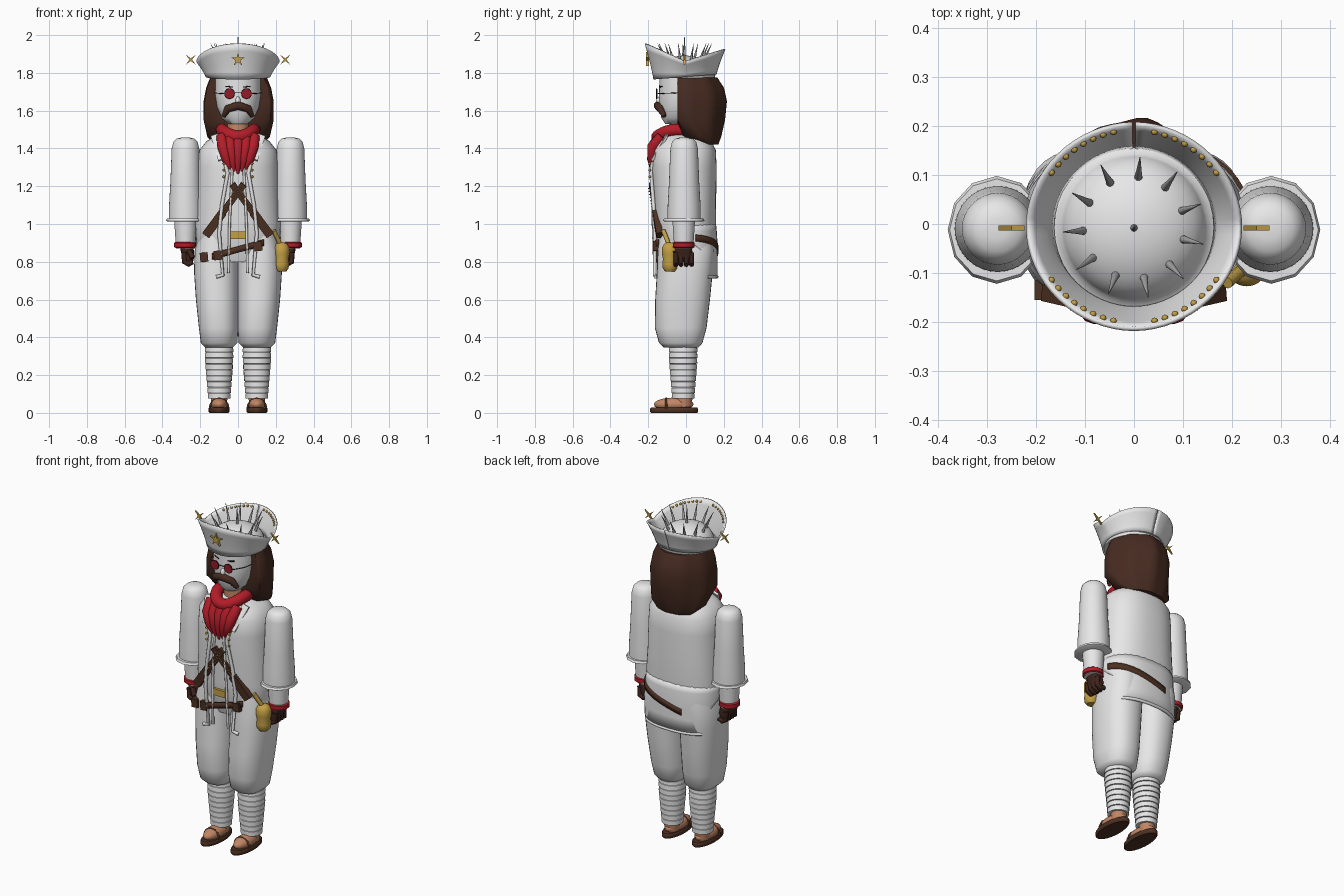
import bpy, bmesh
from math import sin, cos, pi, radians, copysign
from mathutils import Vector, Matrix

if "Cube" in bpy.data.objects:
    bpy.data.objects.remove(bpy.data.objects["Cube"])


def material(name, r, g, b):
    m = bpy.data.materials.new(name)
    m.use_nodes = True
    m.diffuse_color = (r, g, b, 1)
    m.node_tree.nodes["Principled BSDF"].inputs["Base Color"].default_value = (r, g, b, 1)
    return m


white = material("white cloth", .8, .8, .8)
hair_brown = material("hair brown", .062, .024, .015)
leather = material("leather brown", .075, .03, .016)
glove = material("dark glove", .05, .018, .012)
red = material("red cloth", .45, .012, .022)
lens_red = material("lens red", .3, .01, .02)
gold = material("gold", .55, .35, .06)
skin = material("tan skin", .54, .24, .13)
grey = material("spike grey", .36, .36, .36)
black = material("black", .01, .01, .01)


def finish(obj, mat, angle=50):
    obj.data.materials.append(mat)
    bpy.ops.object.select_all(action='DESELECT')
    obj.select_set(True)
    bpy.context.view_layer.objects.active = obj
    if obj.type == 'CURVE':
        bpy.ops.object.convert(target='MESH')
        obj = bpy.context.view_layer.objects.active
    bpy.ops.object.shade_smooth_by_angle(angle=radians(angle))
    return obj


def mesh_object(name, bm, mat, angle=50):
    bmesh.ops.recalc_face_normals(bm, faces=bm.faces)
    data = bpy.data.meshes.new(name)
    bm.to_mesh(data)
    bm.free()
    obj = bpy.data.objects.new(name, data)
    bpy.context.collection.objects.link(obj)
    return finish(obj, mat, angle)


def grid(name, rows, mat, closed=False, thick=0):
    """Skin rows of points; closed rows are capped at both ends."""
    bm = bmesh.new()
    vs = [[bm.verts.new(p) for p in row] for row in rows]
    n = len(rows[0])
    for low, high in zip(vs, vs[1:]):
        for i in range(n if closed else n - 1):
            j = (i + 1) % n
            bm.faces.new((low[i], low[j], high[j], high[i]))
    if closed:
        bm.faces.new(vs[0])
        bm.faces.new(vs[-1])
    obj = mesh_object(name, bm, mat)
    if thick:
        mod = obj.modifiers.new("thickness", 'SOLIDIFY')
        mod.thickness = thick
        mod.offset = 0
    return obj


def oval(a, cx, cy, rx, ry, p=2):
    c, s = cos(a), sin(a)
    return (cx + rx * copysign(abs(c) ** (2 / p), c), cy + ry * copysign(abs(s) ** (2 / p), s))


def loft(name, sections, mat, side=1, p=2, n=32, ymin=-9, wave=0):
    """Sections are (z, cx, cy, rx, ry)."""
    rows = []
    for z, cx, cy, rx, ry in sections:
        row = []
        for i in range(n):
            a = 2 * pi * i / n
            k = 1 + wave * cos(9 * a)
            x, y = oval(a, cx * side, cy, rx * k, ry * k, p)
            row.append((x, max(y, ymin), z))
        rows.append(row)
    return grid(name, rows, mat, True)


def round_loft(name, profile, cx, cy, mat, side=1, n=32):
    return loft(name, [(z, cx, cy, r, r) for z, r in profile], mat, side, n=n)


def tube(name, points, r, mat, radii=None, closed=False):
    cu = bpy.data.curves.new(name, 'CURVE')
    cu.dimensions = '3D'
    cu.bevel_depth = r
    cu.bevel_resolution = 3
    cu.use_fill_caps = True
    sp = cu.splines.new('POLY')
    sp.points.add(len(points) - 1)
    for i, p in enumerate(points):
        sp.points[i].co = (*p, 1)
        sp.points[i].radius = radii[i] if radii else 1
    sp.use_cyclic_u = closed
    obj = bpy.data.objects.new(name, cu)
    bpy.context.collection.objects.link(obj)
    return finish(obj, mat)


def ball(name, loc, size, mat, seg=20):
    bm = bmesh.new()
    bmesh.ops.create_uvsphere(bm, u_segments=seg, v_segments=seg // 2, radius=1,
                              matrix=Matrix.Translation(loc) @ Matrix.Diagonal((*size, 1)))
    return mesh_object(name, bm, mat)


def strap(name, a, b, width, depth, mat):
    """Flat bar from a to b whose broad side faces the front."""
    a, b = Vector(a), Vector(b)
    d = (b - a).normalized()
    w = d.cross(Vector((0, 1, 0))).normalized()
    rot = Matrix((d, w, d.cross(w))).transposed().to_4x4()
    bm = bmesh.new()
    bmesh.ops.create_cube(bm, size=1, matrix=Matrix.Translation((a + b) / 2) @ rot
                          @ Matrix.Diagonal(((b - a).length, width, depth, 1)))
    return mesh_object(name, bm, mat, 30)


def star(name, loc, tips, r_out, r_in, thick, mat, turn=pi / 2):
    rows = []
    for dy in (-thick / 2, thick / 2):
        rows.append([(loc[0] + r * cos(a), loc[1] + dy, loc[2] + r * sin(a))
                     for i in range(2 * tips)
                     for a, r in [(turn + pi * i / tips, r_in if i % 2 else r_out)]])
    return grid(name, rows, mat, True)


# Head, hair and face
loft("head", [(1.53, 0, -.05, .05, .06), (1.56, 0, -.04, .085, .09), (1.62, 0, -.03, .112, .112),
              (1.69, 0, -.025, .123, .118), (1.79, 0, -.02, .12, .12)], white)
round_loft("neck", [(1.42, .06), (1.58, .055)], 0, -.03, skin)
loft("hair", [(1.42, 0, .1, .12, .07), (1.46, 0, .07, .165, .115), (1.55, 0, .01, .185, .195),
              (1.65, 0, .005, .185, .21), (1.72, 0, .005, .172, .195), (1.775, 0, .005, .15, .16)],
     hair_brown, n=54, p=1.85, ymin=-.045, wave=.02)
ball("nose", (0, -.14, 1.65), (.014, .018, .025), white)
tube("moustache", [(-.077, -.115, 1.57), (-.055, -.135, 1.61), (0, -.148, 1.627),
                   (.055, -.135, 1.61), (.077, -.115, 1.57)], .023, hair_brown, [.5, .9, 1, .9, .5])
tube("glasses_bridge", [(-.025, -.155, 1.695), (.025, -.155, 1.695)], .002, black)
for s in (-1, 1):
    star("lens", (.045 * s, -.155, 1.69), 10, .025, .025, .008, lens_red)
    ring = [(.045 * s + .026 * cos(i * pi / 10), -.156, 1.69 + .026 * sin(i * pi / 10)) for i in range(20)]
    tube("lens_rim", ring, .002, black, closed=True)
    tube("temple", [(.07 * s, -.155, 1.69), (.11 * s, -.1, 1.692), (.127 * s, -.03, 1.695)], .002, black)
    tube("brow", [(.03 * s, -.14, 1.725), (.065 * s, -.127, 1.729)], .003, black)

# Hat: crown, turned-up brim with a slit at the back, studs, spikes and stars
round_loft("hat_crown", [(1.772, .158), (1.79, .163), (1.797, .15)] +
           [(1.797 + .095 * sin(t * pi / 16), .146 * cos(t * pi / 16) + .001) for t in range(1, 9)],
           0, -.007, white, n=40)


def brim_point(a, t):
    s = sin(a)
    x, y = oval(a, 0, -.005, .167 + .05 * t ** 1.2, .163 + .046 * t ** 1.2, 1.95)
    base = 1.78 + .014 * s
    return (x, y, base + t * (1.86 + abs(s) * (.095 if s < 0 else .065) - base))


brim_angles = [radians(91 + 358 * i / 64) for i in range(65)]
grid("hat_brim", [[brim_point(a, t / 5) for a in brim_angles] for t in range(6)], white, thick=.009)
for quarter in (56, 124, 236, 304):
    for i in range(8):
        p = Vector(brim_point(radians(quarter + (i - 3.5) * 6.2), .9))
        ball("brim_stud", (p.x * .97, p.y * .97, p.z), (.007,) * 3, gold, 8)
for i in range(11):
    a = 2 * pi * (i + .6) / 11
    tube("hat_spike", [(r * cos(a), r * sin(a) - .008, z) for r, z in ((.1, 1.855), (.118, 1.9), (.145, 1.955))],
         .009, grey, [1, .6, .08])
tube("top_spike", [(0, -.008, 1.88), (0, -.008, 2)], .008, grey, [1, .08])
star("front_star", (0, -.204, 1.87), 5, .04, .013, .014, gold)
for s in (-1, 1):
    star("side_star", (.25 * s, -.008, 1.87), 4, .038, .007, .01, gold, pi / 4)

# Jacket, tail and front edges
loft("jacket", [(.8, 0, 0, .18, .125), (.9, 0, -.003, .22, .154), (1, 0, -.003, .227, .162),
                (1.15, 0, -.006, .216, .166), (1.3, 0, -.01, .212, .172), (1.39, 0, -.01, .205, .168),
                (1.44, 0, -.01, .165, .145), (1.48, 0, -.01, .09, .1)], white, p=2.4, n=48)


def tail_row(z, spread, rx, ry):
    return [(*oval(radians(90 + spread * i / 10), 0, 0, rx, ry, 2.4), z) for i in range(-10, 11)]


tail = [tail_row(z, w, .229 - r, .163 - r) for z, w, r in
        ((.72, 50, 0), (.8, 55, 0), (.86, 65, 0), (.9, 82, 0), (.96, 100, .004), (1, 110, .008))]
grid("jacket_tail", tail, white, thick=.008)
tube("tail_hem", tail[0], .009, white)
for s in (-1, 1):
    tube("jacket_edge", [(.1 * s, -.165, 1.44), (.055 * s, -.185, 1.27), (.085 * s, -.172, 1.1),
                         (.1 * s, -.165, .95), (.08 * s, -.165, .73), (.115 * s, -.16, .72)], .01, white)
    tube("sash_end", [(.03 * s, -.18, 1.3), (.045 * s, -.175, 1), (.05 * s, -.165, .74)], .007, white)
    strap("collar", (.125 * s, -.1, 1.47), (.085 * s, -.18, 1.34), .04, .012, white)
    for i in range(3):
        ball("jacket_button", (.075 * s, -.192, 1.25 + .035 * i), (.007,) * 3, gold, 8)

# Scarf
tube("scarf_ring", [(.085 * cos(a), -.05 + .1 * sin(a), 1.48 + .018 * cos(2 * a))
                    for a in [i * pi / 12 for i in range(24)]], .034, red, closed=True)
for i in range(-2, 3):
    tube("scarf_fold", [(.044 * i, -.13 - .006 * (2 - abs(i)), 1.465), (.04 * i, -.175, 1.41),
                        (.03 * i, -.18, 1.34), (.02 * i, -.18, 1.265 + .012 * abs(i))],
         .034, red, [.8, .9, .75, .15])

# Crossed bandoliers, belt, pouches and buckle
for s in (-1, 1):
    low, high = Vector((.17 * s, -.14, .94)), Vector((-.03 * s, -.186, 1.21))
    strap("bandolier", low, high, .036, .022, leather)
    strap("bandolier_pouch", low, low.lerp(high, .45), .046, .034, leather)
    for i in range(8):
        ball("cartridge", low.lerp(high, .5 + i * .06) - Vector((0, .012, 0)), (.004, .007, .004), gold, 8)
for name, start, sweep, half in (("front_belt", -122, 64, .017), ("back_belt", 15, 92, .018)):
    path = [oval(radians(start + sweep * i / 20), 0, -.003, .232, .168, 2.4) for i in range(21)]
    grid(name, [[(x, y, .865 + .27 * x + h) for x, y in path] for h in (-half, half)], leather, thick=.012)
for x, y, z in ((-.18, -.135, .822), (-.107, -.156, .832), (.107, -.156, .88)):
    strap("belt_pouch", (x - .021, y, z), (x + .021, y, z + .004), .05, .04, leather)
strap("buckle", (-.04, -.17, .94), (.04, -.17, .94), .038, .016, gold)

# Flask at the left hip
round_loft("flask", [(.748, .025), (.765, .038), (.79, .04), (.815, .037), (.84, .042), (.875, .042), (.895, .03),
                     (.903, .012)], .23, -.085, gold)
tube("flask_neck", [(.225, -.09, .89), (.19, -.12, .965)], .012, gold)

# Arms, legs and feet, once per side
for s in (-1, 1):
    round_loft("sleeve", [(1.02, .088), (1.1, .087), (1.22, .08), (1.4, .073), (1.435, .064), (1.452, .046),
                          (1.458, .02)], .278, -.01, white, s)
    loft("sleeve_flare", [(1.012, .28, -.012, .092, .1), (1.017, .28, -.012, .1, .11),
                          (1.03, .28, -.012, .096, .104)], white, s, n=12)
    round_loft("forearm", [(.87, .05), (1.02, .06)], .278, -.012, white, s)
    round_loft("red_cuff", [(.873, .05), (.878, .058), (.9, .058), (.906, .05)], .28, -.012, red, s)
    loft("hand", [(.8, .262, -.012, .024, .044), (.83, .264, -.012, .033, .052), (.88, .272, -.012, .036, .04)],
         glove, s, p=2.6)
    for i in range(4):
        y = -.054 + .028 * i
        tube("finger", [(.285 * s, y, .85), (.285 * s, y, .8), (.262 * s, y, .787), (.24 * s, y, .8)], .014, glove)
    tube("thumb", [(.26 * s, -.06, .86), (.24 * s, -.07, .82)], .014, glove)
    loft("trouser_leg", [(.345, .1, -.025, .072, .09), (.37, .1, -.028, .097, .115), (.45, .103, -.028, .104, .137),
                         (.6, .11, -.018, .113, .145), (.75, .115, -.006, .118, .148), (.86, .114, 0, .115, .15),
                         (.95, .105, 0, .1, .14)], white, s, p=2.3)
    wraps = []
    for i in range(9):
        for lift, bulge in ((0, .004), (.027, .002), (.03, -.003)):
            z = .075 + .031 * i + lift
            r = .055 + .017 * min(1, (z - .075) * 5) + bulge
            wraps.append((z, .1, -.015, r, r))
    loft("leg_wrap", wraps, white, s)
    round_loft("ankle", [(.03, .04), (.09, .045)], .1, -.01, skin, s)
    ball("foot", (.1 * s, -.065, .045), (.046, .105, .036), skin)
    loft("sandal", [(0, .1, -.063, .05, .122), (.006, .1, -.063, .055, .127), (.022, .1, -.063, .055, .127),
                    (.028, .1, -.063, .05, .122)], leather, s)
    tube("sandal_strap", [((.1 + .05 * cos(i * pi / 8)) * s, -.105, .02 + .056 * sin(i * pi / 8))
                          for i in range(9)], .006, leather)
